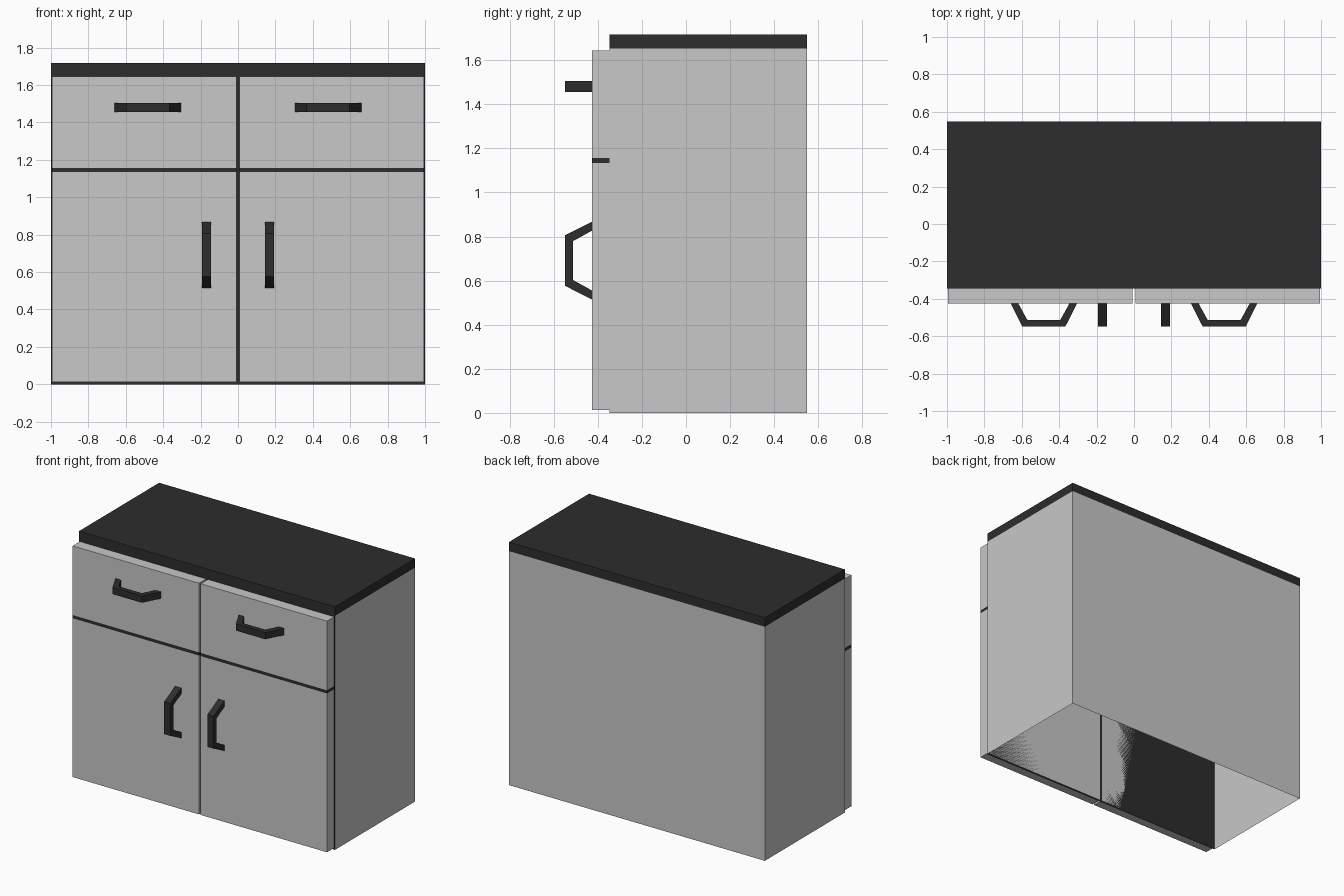
import bpy, bmesh
from mathutils import Vector

if "Cube" in bpy.data.objects:
    bpy.data.objects.remove(bpy.data.objects["Cube"])

def make_mat(name, v):
    m = bpy.data.materials.new(name)
    m.diffuse_color = (v, v, v, 1)
    m.use_nodes = True
    m.node_tree.nodes["Principled BSDF"].inputs["Base Color"].default_value = m.diffuse_color
    return m

GREY = make_mat("light grey", 0.578)
DARK = make_mat("charcoal", 0.026)

BACK, FRONT, DOOR, GRIP = 0.548, -0.346, -0.426, -0.548
BODY_TOP, TOP = 1.653, 1.717

def finish(name, bm, mats):
    me = bpy.data.meshes.new(name)
    bm.to_mesh(me)
    bm.free()
    for m in mats:
        me.materials.append(m)
    ob = bpy.data.objects.new(name, me)
    bpy.context.collection.objects.link(ob)
    return ob

def box_bm(lo, hi):
    bm = bmesh.new()
    bmesh.ops.create_cube(bm, size=1)
    lo, hi = Vector(lo), Vector(hi)
    for v in bm.verts:
        v.co = (lo + hi) / 2 + v.co * (hi - lo)
    bm.normal_update()
    return bm

def box(name, lo, hi, mat):
    return finish(name, box_bm(lo, hi), [mat])

# Cabinet shell: open below and under the worktop, with a dark front sheet
bm = box_bm((-1, FRONT, 0), (1, BACK, BODY_TOP))
bmesh.ops.delete(bm, geom=[f for f in bm.faces if abs(f.normal.z) > 0.5], context='FACES_ONLY')
for f in bm.faces:
    f.material_index = 1 if f.normal.y < -0.5 else 0
finish("cabinet_body", bm, [GREY, DARK])

# Worktop
box("worktop", (-1, FRONT, BODY_TOP), (1, BACK, TOP), DARK)

def handle(name, centre, upright, side):
    """Bent bar: trapezoid outline (along, y) given a thickness across."""
    half = [(0.177, DOOR), (0.115, GRIP), (0.088, -0.513), (0.136, DOOR)]
    # outline runs over the outer edge and back along the inner edge
    pts = [(-half[0][0], half[0][1]), (-half[1][0], half[1][1]), half[1], half[0],
           half[3], half[2], (-half[2][0], half[2][1]), (-half[3][0], half[3][1])]
    cx, cz = centre
    bm = bmesh.new()
    rings = []
    for t in (-0.024, 0.024):
        rings.append([bm.verts.new((side * (cx + t), y, cz + a) if upright
                                   else (side * cx + a, y, cz + t)) for a, y in pts])
    n = len(pts)
    for i in range(n):
        j = (i + 1) % n
        bm.faces.new((rings[0][i], rings[0][j], rings[1][j], rings[1][i]))
    # side faces as three quads each: leg, grip, leg
    for r in rings:
        for a, b, c, d in ((0, 1, 6, 7), (1, 2, 5, 6), (2, 3, 4, 5)):
            bm.faces.new((r[a], r[b], r[c], r[d]))
    bmesh.ops.recalc_face_normals(bm, faces=bm.faces)
    finish(name, bm, [DARK])

# Doors, drawer fronts, dark divider and handles on each side
for side, label in ((-1, "left"), (1, "right")):
    x0, x1 = sorted((side * 0.007, side * 0.994))
    box(label + "_door", (x0, DOOR, 0.012), (x1, FRONT, 1.134), GREY)
    box(label + "_divider", (x0, DOOR, 1.134), (x1, FRONT, 1.156), DARK)
    box(label + "_drawer_front", (x0, DOOR, 1.156), (x1, FRONT, 1.645), GREY)
    handle(label + "_drawer_handle", (0.482, 1.481), False, side)
    handle(label + "_door_handle", (0.169, 0.691), True, side)
